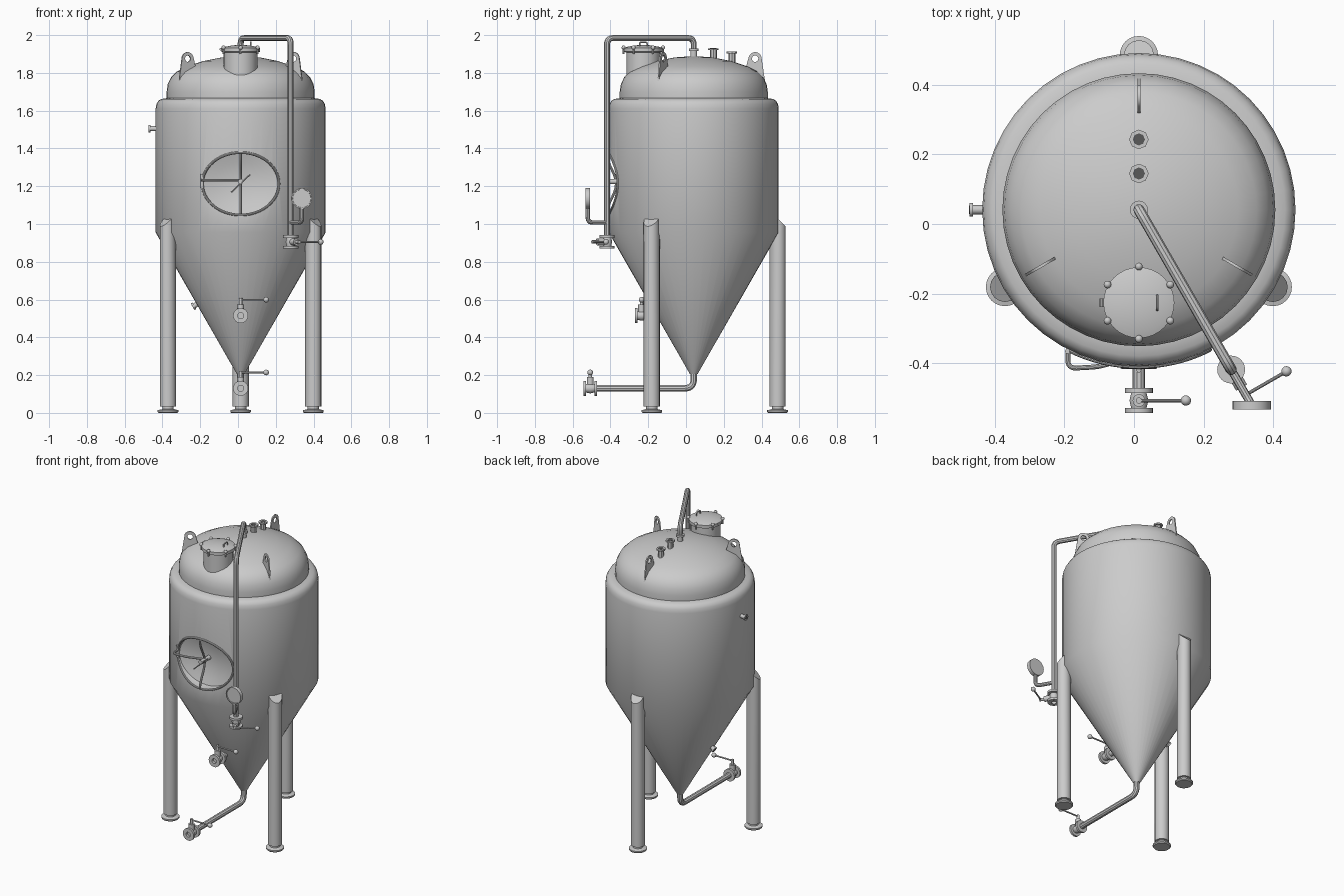
import bpy, bmesh
from math import sin, cos, pi, radians, sqrt
from mathutils import Vector, Matrix

if "Cube" in bpy.data.objects:
    bpy.data.objects.remove(bpy.data.objects["Cube"], do_unlink=True)

CX, CY = 0.014, 0.041          # tank axis
R = 0.45                       # shell radius
UP, FRONT, SIDE = Vector((0, 0, 1)), Vector((0, -1, 0)), Vector((1, 0, 0))
parts = []


def material(name, value):
    m = bpy.data.materials.new(name)
    m.use_nodes = True
    col = (value, value, value, 1)
    m.diffuse_color = col
    m.node_tree.nodes["Principled BSDF"].inputs["Base Color"].default_value = col
    return m


steel = material("brushed steel", 0.6)
dark = material("dark opening", 0.1)


def polar(angle, radius, z=0.0):
    a = radians(angle)
    return Vector((CX + radius * cos(a), CY + radius * sin(a), z))


def add(name, mesh, mat=steel):
    ob = bpy.data.objects.new(name, mesh)
    bpy.context.collection.objects.link(ob)
    mesh.materials.clear()
    mesh.materials.append(mat)
    parts.append(ob)
    return ob


def lathe(name, profile, at, axis=UP, n=24, squash=(1, 1), mat=steel):
    """Turn a (radius, height) profile around an axis through a point."""
    bm = bmesh.new()
    frame = Matrix.Translation(at) @ Vector(axis).to_track_quat('Z', 'Y').to_matrix().to_4x4()
    rings = []
    for r, h in profile:
        count = n if r > 0 else 1
        rings.append([bm.verts.new(frame @ Vector((r * squash[0] * cos(2 * pi * i / n),
                                                   r * squash[1] * sin(2 * pi * i / n), h)))
                      for i in range(count)])
    for a, b in zip(rings, rings[1:]):
        for i in range(n):
            j = (i + 1) % n
            quad = [a[i % len(a)], a[j % len(a)], b[j % len(b)], b[i % len(b)]]
            bm.faces.new(list(dict.fromkeys(quad)))
    bmesh.ops.recalc_face_normals(bm, faces=bm.faces)
    mesh = bpy.data.meshes.new(name)
    bm.to_mesh(mesh)
    bm.free()
    return add(name, mesh, mat)


def rod(name, at, axis, length, r, n=16, mat=steel):
    return lathe(name, [(0, 0), (r, 0), (r, length), (0, length)], at, axis, n, mat=mat)


def ball(name, at, r):
    return lathe(name, [(r * sin(pi * i / 8) if 0 < i < 8 else 0, -r * cos(pi * i / 8))
                        for i in range(9)], at, n=12)


def curve_mesh(name, splines, matrix=None, **settings):
    cu = bpy.data.curves.new(name, 'CURVE')
    for key, value in settings.items():
        setattr(cu, key, value)
    for pts, closed in splines:
        sp = cu.splines.new('POLY')
        sp.points.add(len(pts) - 1)
        for p, co in zip(sp.points, pts):
            p.co = (*co, 1)
        sp.use_cyclic_u = closed
    tmp = bpy.data.objects.new(name + "_path", cu)
    bpy.context.collection.objects.link(tmp)
    mesh = bpy.data.meshes.new_from_object(
        tmp.evaluated_get(bpy.context.evaluated_depsgraph_get()))
    bpy.data.objects.remove(tmp)
    if matrix:
        mesh.transform(matrix)
    return add(name, mesh)


def tube(name, pts, r, bend=0.0, closed=False):
    """Pipe along points, with rounded elbows."""
    pts = [Vector(p) for p in pts]
    path = pts
    if bend:
        path = [pts[0]]
        for a, b, c in zip(pts, pts[1:], pts[2:]):
            p, q = b + (a - b).normalized() * bend, b + (c - b).normalized() * bend
            path += [p.lerp(b, t).lerp(b.lerp(q, t), t) for t in (i / 6 for i in range(7))]
        path.append(pts[-1])
    return curve_mesh(name, [(path, closed)], dimensions='3D', bevel_depth=r,
                      bevel_resolution=3, use_fill_caps=not closed)


def valve(name, at, flow, stem, handle):
    """Clamped valve with a lever ending in a ball."""
    at = Vector(at)
    lathe(name + "_body", [(0, -.036), (.04, -.036), (.04, -.022), (.022, -.022), (.027, 0),
                           (.022, .022), (.04, .022), (.04, .036), (.016, .036),
                           (.016, .02), (0, .02)], at, flow)
    rod(name + "_bonnet", at, stem, .06, .018)
    rod(name + "_stem", at, stem, .092, .009, 12)
    top = at + stem * .084
    tube(name + "_lever", [top, top + handle * .135], .005)
    ball(name + "_lever_knob", top + handle * .135, .015)


def port(name, at, axis, length, n=16, r=.02):
    """Short ferrule with a flange and a dark opening."""
    at, axis = Vector(at), Vector(axis)
    rod(name + "_neck", at - axis * .02, axis, length + .02, r * .65, n)
    rod(name + "_flange", at + axis * (length - .01), axis, .01, r, n)
    rod(name + "_opening", at + axis * length, axis, .001, r * .62, n, dark)


# Tank shell: cone, cylinder, rounded shoulder and dished head
tank = lathe("tank_shell", [(0, .205), (.02, .205), (R, .955), (R, 1.61), (.446, 1.635),
                            (.436, 1.652), (.42, 1.662), (.392, 1.666), (.392, 1.70),
                            (.386, 1.74), (.368, 1.777), (.338, 1.807), (.285, 1.834),
                            (.2, 1.862), (.1, 1.882), (0, 1.889)], (CX, CY, 0), n=48)

# Oval door recess cut into the front
DOOR = Vector((CX, -.352, 1.213))
cutter = lathe("door_cutter", [(0, -.03), (.35, -.026), (.7, -.014), (.97, 0), (1, .02), (1, .4),
                               (0, .4)], DOOR, FRONT, 48, (.203, .165))
cut = tank.modifiers.new("door_recess", 'BOOLEAN')
cut.operation, cut.object, cut.solver = 'DIFFERENCE', cutter, 'EXACT'
bpy.context.view_layer.update()
cut_mesh = bpy.data.meshes.new_from_object(
    tank.evaluated_get(bpy.context.evaluated_depsgraph_get()))
tank.modifiers.clear()
tank.data = cut_mesh
cut_mesh.materials.clear()
cut_mesh.materials.append(steel)
parts.remove(cutter)
bpy.data.objects.remove(cutter)

# Door rim, clamp bars and hinge arm
rim = []
for i in range(48):
    x, z = .203 * cos(2 * pi * i / 48), .165 * sin(2 * pi * i / 48)
    rim.append((CX + x, CY - sqrt(R * R - x * x), DOOR.z + z))
tube("door_rim", rim, .007, closed=True)
tube("door_crossbar", [(CX, -.395 + .025 * cos(t * pi / 8), DOOR.z + .02 * t)
                       for t in range(-8, 9)], .007)
tube("door_hinge_arm", [(-.19, -.365, 1.232), (-.19, -.415, 1.232), (-.10, -.41, 1.232),
                        (CX, -.375, 1.232)], .007, .025)
rod("door_hinge_pin", (-.19, -.365, 1.19), UP, .075, .008, 12)
rod("door_screw", (CX, -.32, 1.225), FRONT, .095, .014)
turn = Vector((.05, 0, .047))
hub = Vector((CX, -.412, 1.215))
tube("door_turn_handle", [hub - turn, hub + turn], .004)

# Legs with mitred tops and feet, and lifting lugs above them
for tag, ang in (("back", 90), ("right", 210), ("left", 330)):
    foot = polar(ang, .444)
    out = Vector((cos(radians(ang)), sin(radians(ang)), 0))
    leg = rod(tag + "_leg", foot + UP * .035, UP, 1.1, .043)
    bm = bmesh.new()
    bm.from_mesh(leg.data)
    bmesh.ops.bisect_plane(bm, geom=bm.verts[:] + bm.edges[:] + bm.faces[:],
                           plane_co=polar(ang, .444, 1.03), plane_no=out + UP,
                           clear_outer=True)
    bmesh.ops.holes_fill(bm, edges=[e for e in bm.edges if e.is_boundary])
    bm.to_mesh(leg.data)
    bm.free()
    lathe(tag + "_foot", [(0, 0), (.05, 0), (.055, .006), (.055, .014), (.03, .02),
                          (.03, .04), (0, .04)], foot)
    arc = [(.325 + .035 * cos(radians(a)), 1.875 + .035 * sin(radians(a)), 0)
           for a in range(160, 0, -20)]
    hole = [(.325 + .017 * cos(pi * i / 8), 1.875 + .017 * sin(pi * i / 8), 0) for i in range(16)]
    outline = [(.268, 1.80, 0)] + arc + [(.38, 1.74, 0)]
    frame = Matrix((out, UP, out.cross(UP))).transposed().to_4x4()
    curve_mesh(tag + "_lifting_lug", [(outline, True), (hole, True)],
               Matrix.Translation((CX, CY, 0)) @ frame,
               dimensions='2D', fill_mode='BOTH', extrude=.004)

# Top manway with lid, clamp knobs, hinge and handle
MAN = Vector((CX, -.226, 0))
lathe("manway_neck", [(0, 1.7), (.09, 1.7), (.09, 1.908), (.102, 1.912), (.102, 1.922),
                      (0, 1.922)], MAN, n=32)
lathe("manway_lid", [(0, 1.922), (.102, 1.922), (.102, 1.932), (.085, 1.938), (.04, 1.946),
                     (0, 1.948)], MAN, n=32)
for k in range(6):
    a = radians(30 + 60 * k)
    p = MAN + Vector((.104 * cos(a), .104 * sin(a), 0))
    rod("lid_bolt", p + UP * 1.90, UP, .03, .005, 8)
    ball("lid_knob", p + UP * 1.934, .011)
rod("lid_hinge", MAN + Vector((-.106, -.012, 1.925)), -FRONT, .024, .007, 10)
h = MAN + SIDE * .053
tube("lid_handle", [h + Vector((0, y, z)) for y, z in
                    ((-.02, 1.935), (-.02, 1.963), (.02, 1.963), (.02, 1.935))], .004, .01)

# Head ports and collar
port("head_port_front", (CX, .145, 1.875), UP, .055, 8, .028)
port("head_port_back", (CX, .243, 1.86), UP, .052, 8, .028)
rod("spray_collar", (CX, CY, 1.87), UP, .05, .018)
rod("spray_clamp", (CX, CY, 1.915), UP, .014, .026)

# Spray pipe down the outside, its gauge and its valve
out = Vector((cos(radians(-60)), sin(radians(-60)), 0))
across = Vector((cos(radians(30)), sin(radians(30)), 0))
drop = polar(-60, .53)
tube("spray_pipe", [(CX, CY, 1.87), (CX, CY, 1.984), drop + UP * 1.984, drop + UP * .92],
     .016, .035)
elbow = drop + out * .118
tube("gauge_pipe", [drop + UP * 1.008, elbow + UP * 1.008, elbow + UP * 1.09], .012, .03)
lathe("pressure_gauge", [(0, 0), (.055, 0), (.055, .025), (.049, .025), (.048, .021),
                         (0, .021)], elbow + Vector((0, .012, 1.135)), FRONT, 24)
valve("spray_valve", drop + UP * .905, -UP, out, across)

# Bottom drain and cone outlet
tube("drain_pipe", [(CX, CY, .225), (CX, CY, .13), (CX, -.48, .13)], .018, .05)
rod("drain_clamp", (CX, -.472, .13), FRONT, .012, .033)
valve("drain_valve", (CX, -.507, .13), FRONT, UP, SIDE)
rod("cone_outlet_pipe", (CX, -.10, .515), FRONT, .12, .018)
valve("cone_valve", (CX, -.235, .515), FRONT, UP, SIDE)

# Instrument ports on the right
port("shell_port", (CX - R, CY, 1.505), -SIDE, .037)
port("cone_port", (CX - .231, CY, .575), Vector((-.866, 0, -.5)), .026)

# Smooth shading with sharp edges kept
bpy.ops.object.select_all(action='DESELECT')
for ob in parts:
    ob.select_set(True)
bpy.context.view_layer.objects.active = tank
bpy.ops.object.shade_smooth_by_angle(angle=radians(32))
